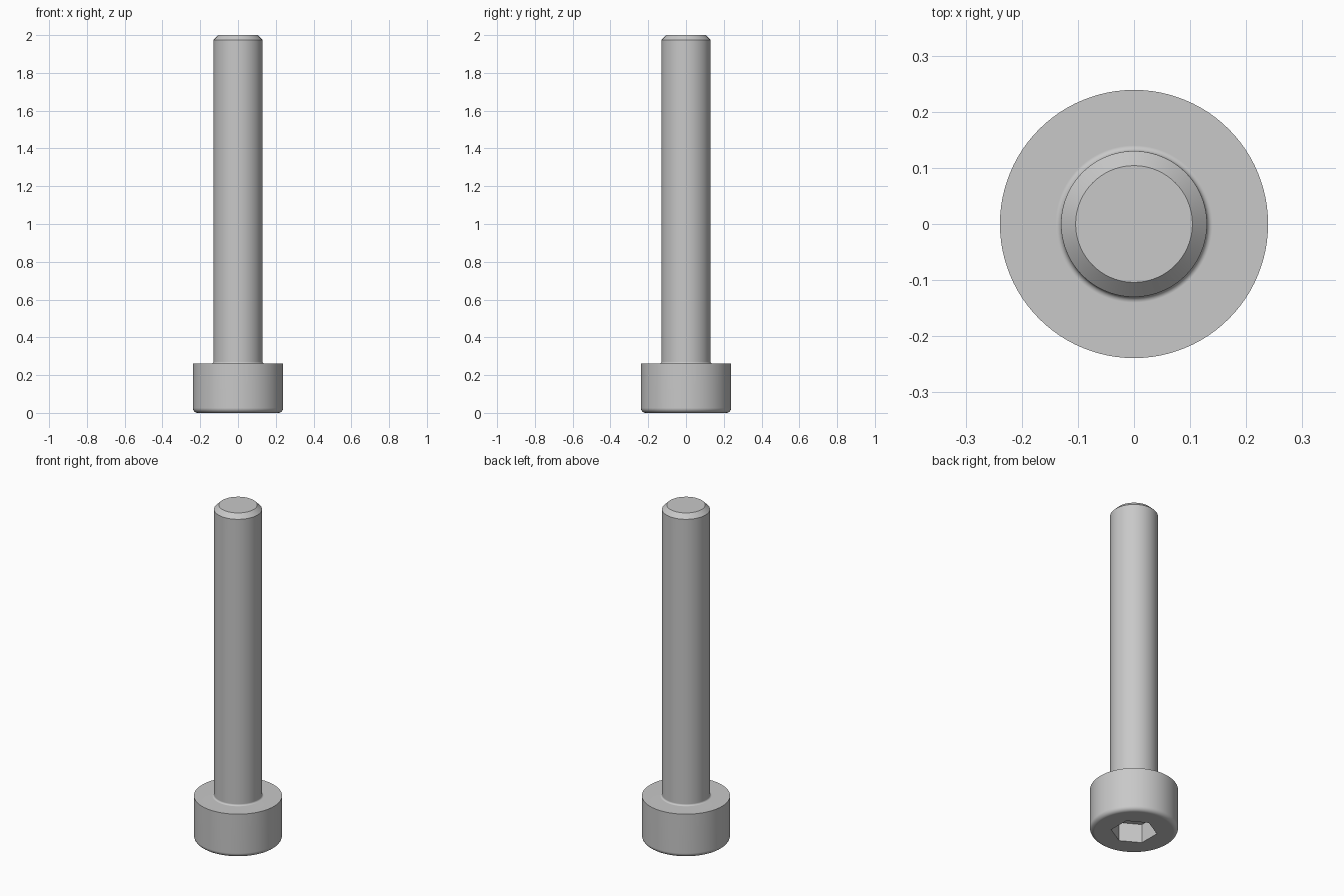
import bpy, bmesh
from math import sin, cos, pi, radians

cube = bpy.data.objects.get("Cube")
if cube:
    bpy.data.objects.remove(cube, do_unlink=True)

SIDES = 96
HEAD_R, HEAD_H = 0.239, 0.261
SHAFT_R, TIP_R = 0.13, 0.104
ROUND, NECK = 0.026, 0.01
SOCKET_R, SOCKET_DEPTH = 0.1255, 0.113

steel = bpy.data.materials.new("grey steel")
steel.use_nodes = True
colour = (0.58, 0.58, 0.58, 1)
steel.diffuse_color = colour
steel.node_tree.nodes["Principled BSDF"].inputs["Base Color"].default_value = colour


def arc(cx, cz, r, start, end, steps=6):
    """Points on a circular arc in the profile plane, angles in degrees."""
    angles = [radians(start + (end - start) * i / steps) for i in range(steps + 1)]
    return [(cx + r * cos(a), cz + r * sin(a)) for a in angles]


def make_object(name, bm):
    bmesh.ops.recalc_face_normals(bm, faces=bm.faces)
    mesh = bpy.data.meshes.new(name)
    bm.to_mesh(mesh)
    bm.free()
    ob = bpy.data.objects.new(name, mesh)
    bpy.context.collection.objects.link(ob)
    mesh.materials.append(steel)
    return ob


def lathe(name, profile):
    """Closed solid of revolution with flat end caps."""
    bm = bmesh.new()
    rings = []
    for r, z in profile:
        rings.append([bm.verts.new((r * cos(2 * pi * i / SIDES), r * sin(2 * pi * i / SIDES), z))
                      for i in range(SIDES)])
    for low, high in zip(rings, rings[1:]):
        for i in range(SIDES):
            j = (i + 1) % SIDES
            bm.faces.new((low[i], low[j], high[j], high[i]))
    bm.faces.new(rings[0][::-1])
    bm.faces.new(rings[-1])
    return make_object(name, bm)


# Rounded head, filleted neck, shaft and chamfered tip in one profile
profile = arc(HEAD_R - ROUND, ROUND, ROUND, -90, 0)
profile += [(HEAD_R, HEAD_H)]
profile += arc(SHAFT_R + NECK, HEAD_H + NECK, NECK, 270, 180)
profile += [(SHAFT_R, 2 - (SHAFT_R - TIP_R)), (TIP_R, 2)]
bolt = lathe("socket_head_bolt", profile)

# Hexagonal socket cut into the underside of the head
bm = bmesh.new()
hexagon = [(SOCKET_R * cos(radians(30 + 60 * k)), SOCKET_R * sin(radians(30 + 60 * k))) for k in range(6)]
base = bm.faces.new([bm.verts.new((x, y, -0.1)) for x, y in hexagon])
top = bmesh.ops.extrude_face_region(bm, geom=[base])["geom"]
bmesh.ops.translate(bm, vec=(0, 0, 0.1 + SOCKET_DEPTH),
                    verts=[v for v in top if isinstance(v, bmesh.types.BMVert)])
cutter = make_object("socket_cutter", bm)
cutter.hide_render = True

cut = bolt.modifiers.new("Socket", 'BOOLEAN')
cut.operation = 'DIFFERENCE'
cut.solver = 'EXACT'
cut.object = cutter
bpy.ops.object.select_all(action='DESELECT')
bolt.select_set(True)
bpy.context.view_layer.objects.active = bolt
bpy.ops.object.modifier_apply(modifier=cut.name)
bpy.data.objects.remove(cutter, do_unlink=True)

# Smooth round walls, crisp rims, flat end faces
bpy.ops.object.shade_smooth_by_angle(angle=radians(30))
weighted = bolt.modifiers.new("Weighted normals", 'WEIGHTED_NORMAL')
weighted.keep_sharp = True
